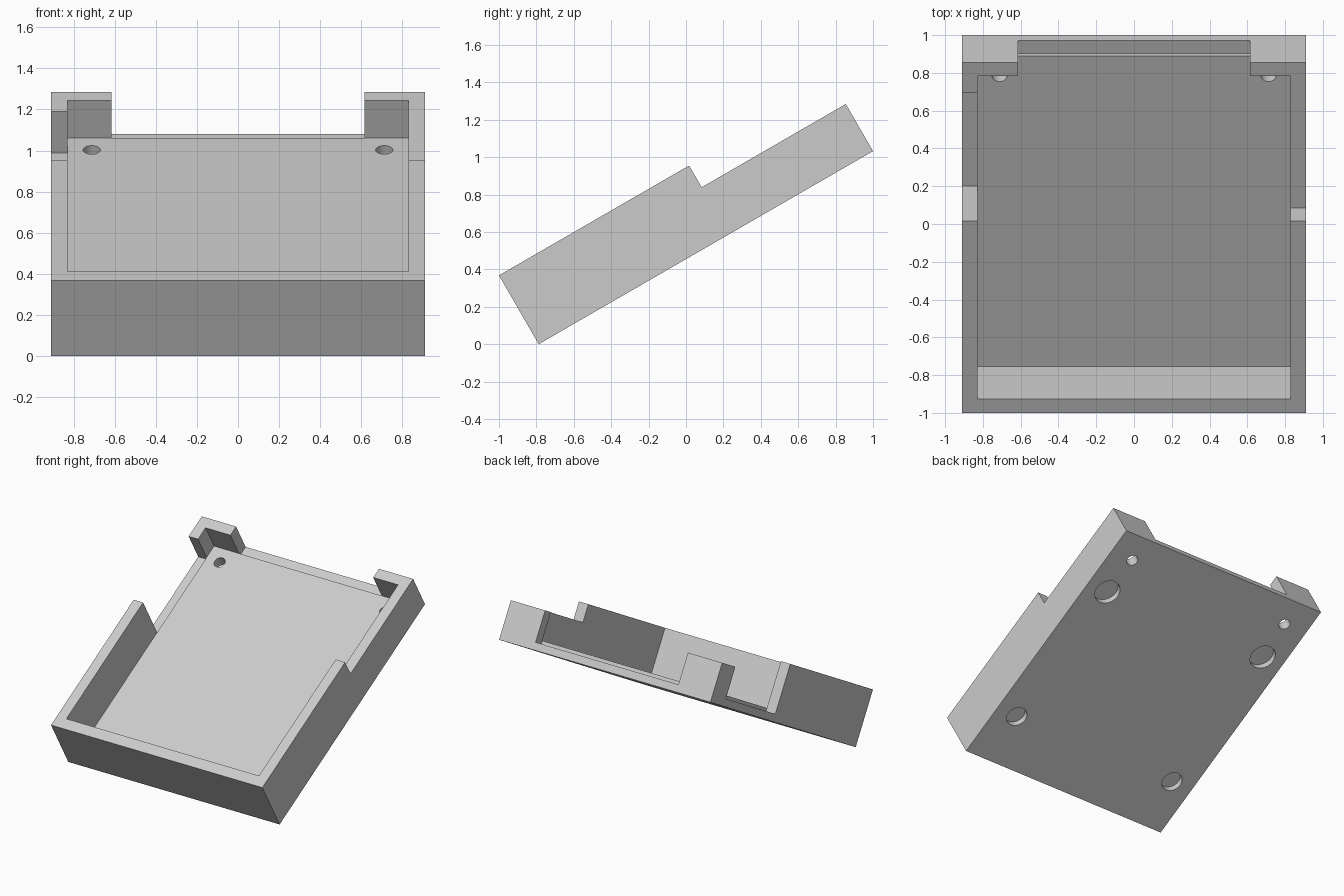
import bpy
import bmesh
from math import radians, sin
from mathutils import Matrix

default = bpy.data.objects.get("Cube")
if default:
    bpy.data.objects.remove(default)

# Main sizes, measured flat before the tray is tilted
HALF_W, LENGTH, WALL = 0.91, 2.064, 0.081
HIGH, LOW, STEP = 0.425, 0.291, 1.174
FLOOR, SLOT_FLOOR = 0.08, 0.056
IN_X, IN_BACK = HALF_W - WALL, LENGTH - WALL
TILT = radians(30)

grey = bpy.data.materials.new("plain_grey")
grey.use_nodes = True
grey.diffuse_color = (0.6, 0.6, 0.6, 1)
grey.node_tree.nodes["Principled BSDF"].inputs["Base Color"].default_value = (0.6, 0.6, 0.6, 1)


def make_object(name, bm):
    bmesh.ops.recalc_face_normals(bm, faces=bm.faces)
    mesh = bpy.data.meshes.new(name)
    bm.to_mesh(mesh)
    bm.free()
    mesh.materials.append(grey)
    obj = bpy.data.objects.new(name, mesh)
    bpy.context.collection.objects.link(obj)
    return obj


def box(name, x, y, z):
    bm = bmesh.new()
    size = [b - a for a, b in (x, y, z)]
    mid = [(a + b) / 2 for a, b in (x, y, z)]
    bmesh.ops.create_cube(bm, size=1, matrix=Matrix.Translation(mid) @ Matrix.Diagonal((*size, 1)))
    return make_object(name, bm)


def drill(name, x, y, radius, z):
    bm = bmesh.new()
    bmesh.ops.create_cone(bm, cap_ends=True, segments=32, radius1=radius, radius2=radius,
                          depth=z[1] - z[0], matrix=Matrix.Translation((x, y, sum(z) / 2)))
    return make_object(name, bm)


# Stepped side outline, extruded across the width
outline = [(0, 0), (LENGTH, 0), (LENGTH, LOW), (STEP, LOW), (STEP, HIGH), (0, HIGH)]
bm = bmesh.new()
side = bm.faces.new([bm.verts.new((-HALF_W, y, z)) for y, z in outline])
grown = bmesh.ops.extrude_face_region(bm, geom=[side])
bmesh.ops.translate(bm, vec=(2 * HALF_W, 0, 0),
                    verts=[v for v in grown["geom"] if isinstance(v, bmesh.types.BMVert)])
tray = make_object("tilted_tray", bm)

# Cavity, deep side notch and back opening
cutters = [
    box("cavity_cutter", (-IN_X, IN_X), (WALL + 0.004, IN_BACK), (FLOOR, 1)),
    box("side_notch_cutter", (-1, -IN_X), (STEP, 1.877), (SLOT_FLOOR, 1)),
    box("back_opening_cutter", (-0.615, 0.615), (IN_BACK, 3), (SLOT_FLOOR, 1)),
]

# Through holes at the back corners, shallow foot recesses underneath
for s in (-1, 1):
    cutters += [
        drill("screw_hole_cutter", s * 0.712, 1.868, 0.042, (-0.1, 0.2)),
        drill("back_foot_cutter", s * 0.726, 1.567, 0.096, (-0.1, 0.045)),
        drill("front_foot_cutter", s * 0.726, 0.4, 0.077, (-0.1, 0.045)),
    ]

for cutter in cutters:
    cutter.hide_render = True
    cut = tray.modifiers.new(cutter.name, 'BOOLEAN')
    cut.operation = 'DIFFERENCE'
    cut.solver = 'EXACT'
    cut.object = cutter

# Bake the cuts, then drop the cutters
depsgraph = bpy.context.evaluated_depsgraph_get()
baked = bpy.data.meshes.new_from_object(tray.evaluated_get(depsgraph))
tray.modifiers.clear()
tray.data = baked
baked.materials.clear()
baked.materials.append(grey)
for cutter in cutters:
    bpy.data.objects.remove(cutter)

# Tilt the tray so that it rests on its lower front edge
baked.transform(Matrix.Translation((0, HIGH * sin(TILT) - 1, 0)) @ Matrix.Rotation(TILT, 4, 'X'))

bpy.context.view_layer.objects.active = tray
tray.select_set(True)
bpy.ops.object.shade_smooth_by_angle(angle=radians(30))
